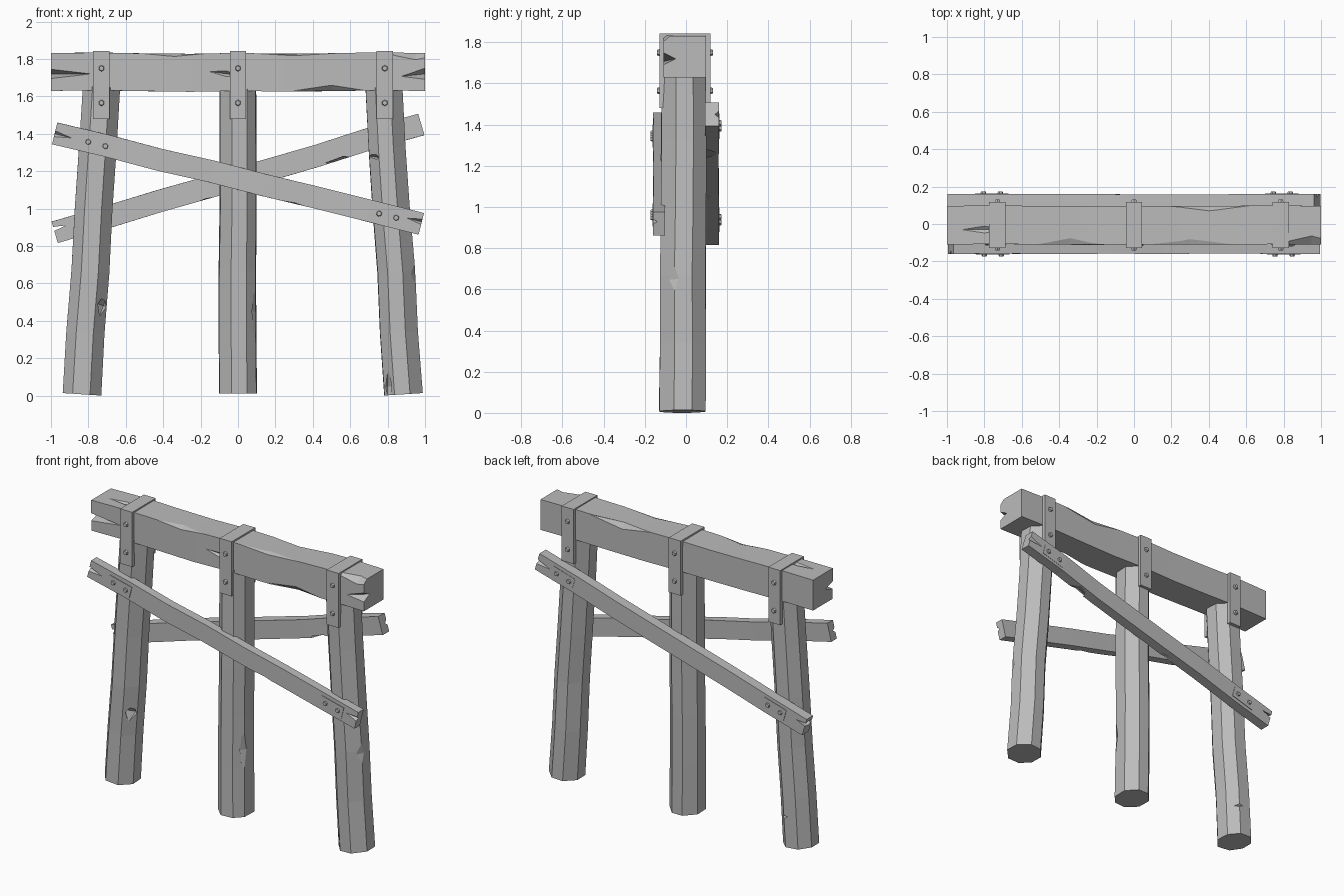
import bpy, bmesh, math, random
from mathutils import Vector, Matrix

random.seed(4)
if "Cube" in bpy.data.objects:
    bpy.data.objects.remove(bpy.data.objects["Cube"])

grey = bpy.data.materials.new("weathered_grey")
grey.use_nodes = True
COLOUR = (0.5, 0.5, 0.5, 1)
grey.diffuse_color = COLOUR
grey.node_tree.nodes["Principled BSDF"].inputs["Base Color"].default_value = COLOUR


def finish(name, bm):
    bmesh.ops.recalc_face_normals(bm, faces=bm.faces)
    mesh = bpy.data.meshes.new(name)
    bm.to_mesh(mesh)
    bm.free()
    mesh.materials.append(grey)
    obj = bpy.data.objects.new(name, mesh)
    bpy.context.collection.objects.link(obj)
    return obj


def timber(name, start, end, section, steps, wobble, taper=1.0):
    """Rough-hewn post or plank: a section swept from start to end."""
    a, b = Vector(start), Vector(end)
    depth = Vector((0, 1, 0))
    side = (b - a).cross(depth).normalized()
    bm = bmesh.new()
    rings = []
    for i in range(steps + 1):
        t = i / steps
        size = 1 + (taper - 1) * t
        bend = random.uniform(-wobble, wobble) if 0 < i < steps else 0
        ring = []
        for p, q in section:
            k = size * (1 - random.uniform(0, wobble) * 4)
            ring.append(bm.verts.new(a.lerp(b, t) + side * (p * k + bend) + depth * (q * k + bend / 2)))
        rings.append(ring)
    n = len(section)
    for r0, r1 in zip(rings, rings[1:]):
        for j in range(n):
            bm.faces.new((r0[j], r0[(j + 1) % n], r1[(j + 1) % n], r1[j]))
    bm.faces.new(rings[0])
    bm.faces.new(rings[-1])
    return finish(name, bm)


def chip(target, place, size, tilt=0):
    """Cut a pointed split or nick out of a timber."""
    bm = bmesh.new()
    bmesh.ops.create_uvsphere(bm, u_segments=4, v_segments=2, radius=1)
    bm.transform(Matrix.Translation(place) @ Matrix.Rotation(math.radians(tilt), 4, 'Y')
                 @ Matrix.Diagonal((*size, 1)))
    cutter = finish("chip_cutter", bm)
    cutter.hide_render = True
    mod = target.modifiers.new("chip", 'BOOLEAN')
    mod.operation, mod.object, mod.solver = 'DIFFERENCE', cutter, 'EXACT'
    bpy.context.view_layer.objects.active = target
    bpy.ops.object.modifier_apply(modifier=mod.name)
    bpy.data.objects.remove(cutter)


def box(bm, centre, size):
    bmesh.ops.create_cube(bm, size=1, matrix=Matrix.Translation(centre) @ Matrix.Diagonal((*size, 1)))


def bolt(bm, x, y, z, facing):
    bmesh.ops.create_cone(bm, cap_ends=True, segments=6, radius1=0.017, radius2=0.013, depth=0.014,
                          matrix=Matrix.Translation((x, y, z)) @ Matrix.Rotation(-facing * math.pi / 2, 4, 'X'))


def rectangle(w, d):
    return [(-w, -d), (w, -d), (w, d), (-w, d)]


def octagon(w, d):
    pts = []
    for i in range(8):
        ang = math.radians(22.5 + 45 * i + random.uniform(-5, 5))
        pts.append((w * 1.07 * math.cos(ang), d * 1.07 * math.sin(ang)))
    return pts


# Three octagonal posts, the outer two leaning inwards
posts = {}
for name, foot, head in (("right", -0.835, -0.73), ("middle", 0, 0), ("left", 0.885, 0.78)):
    lift = 0.007 if foot else 0.01
    posts[name] = timber(name + "_post", (foot, -0.018, lift), (head, -0.01, 1.65),
                         octagon(0.103, 0.112), 5, 0.004, 0.96)
chip(posts["right"], (-0.72, -0.09, 0.48), (0.05, 0.05, 0.06), 20)
chip(posts["right"], (-0.76, 0.11, 0.2), (0.09, 0.04, 0.03), 10)
chip(posts["middle"], (0.1, -0.08, 0.45), (0.03, 0.04, 0.25))
chip(posts["middle"], (-0.06, -0.13, 1.14), (0.03, 0.04, 0.1))
chip(posts["left"], (0.71, -0.1, 1.28), (0.06, 0.05, 0.025), 10)
chip(posts["left"], (0.8, -0.1, 0.05), (0.03, 0.04, 0.1))
chip(posts["left"], (0.95, -0.08, 0.65), (0.025, 0.05, 0.14), -4)

# Top beam with end splits and hewn edges
beam = timber("top_beam", (-1, -0.006, 1.73), (1, -0.006, 1.73), rectangle(0.102, 0.104), 8, 0.004)
chip(beam, (-1.0, -0.11, 1.72), (0.22, 0.08, 0.025))
chip(beam, (1.0, -0.11, 1.72), (0.13, 0.06, 0.03), -6)
chip(beam, (-0.06, -0.11, 1.72), (0.1, 0.02, 0.015), 8)
chip(beam, (-0.34, -0.11, 1.835), (0.24, 0.05, 0.022))
chip(beam, (0.3, -0.11, 1.835), (0.3, 0.05, 0.018))
chip(beam, (0.5, -0.11, 1.63), (0.2, 0.03, 0.03))
chip(beam, (0.95, -0.11, 1.835), (0.2, 0.05, 0.04))
chip(beam, (0.4, 0.1, 1.83), (0.25, 0.03, 0.04))
chip(beam, (-0.8, -0.03, 1.835), (0.14, 0.02, 0.015))

# Crossed braces, front and back
front = timber("front_brace", (-0.98, -0.131, 1.402), (0.98, -0.131, 0.918), rectangle(0.06, 0.029), 7, 0.004)
back = timber("back_brace", (-0.98, 0.126, 0.873), (0.98, 0.126, 1.45), rectangle(0.06, 0.034), 7, 0.004)
chip(front, (-0.98, -0.165, 1.4), (0.12, 0.025, 0.02), 14)
chip(front, (0.98, -0.165, 0.93), (0.1, 0.025, 0.018), 14)
chip(front, (0.3, -0.165, 1.02), (0.16, 0.03, 0.015), 14)
chip(back, (-0.99, 0.126, 0.89), (0.11, 0.1, 0.018), -16)
chip(back, (-0.17, 0.1, 1.04), (0.13, 0.06, 0.015), -16)
chip(back, (0.56, 0.1, 1.26), (0.11, 0.06, 0.02), -10)
chip(back, (0.98, 0.165, 1.45), (0.12, 0.025, 0.02), -16)

# Metal straps folded over the beam, bolted on both faces
for name, x in (("right", -0.73), ("middle", 0), ("left", 0.785)):
    bm = bmesh.new()
    outer = [(-0.129, 1.48), (-0.129, 1.842), (0.118, 1.842), (0.118, 1.48)]
    inner = [(0.094, 1.48), (0.094, 1.822), (-0.104, 1.822), (-0.104, 1.48)]
    face = bm.faces.new([bm.verts.new((x - 0.044, y, z)) for y, z in outer + inner])
    ext = bmesh.ops.extrude_face_region(bm, geom=[face])
    bmesh.ops.translate(bm, vec=(0.088, 0, 0), verts=[v for v in ext["geom"] if isinstance(v, bmesh.types.BMVert)])
    finish(name + "_strap", bm)
    bm = bmesh.new()
    for z in (1.75, 1.565):
        bolt(bm, x, -0.135, z, -1)
        bolt(bm, x, 0.124, z, 1)
    finish(name + "_strap_bolts", bm)

# Bolted plates pinning the braces to the outer posts
for name, x, z, facing, tilt in (("front_right", -0.755, 1.345, -1, 13.9), ("front_left", 0.8, 0.962, -1, 13.9),
                                 ("back_right", -0.76, 0.938, 1, -16.4), ("back_left", 0.79, 1.394, 1, -16.4)):
    bm = bmesh.new()
    box(bm, (0, facing * 0.157, 0), (0.165, 0.012, 0.075))
    for dx in (-0.047, 0.047):
        bolt(bm, dx, facing * 0.166, 0, facing)
    bm.transform(Matrix.Translation((x, 0, z)) @ Matrix.Rotation(math.radians(tilt), 4, 'Y'))
    finish(name + "_plate", bm)
